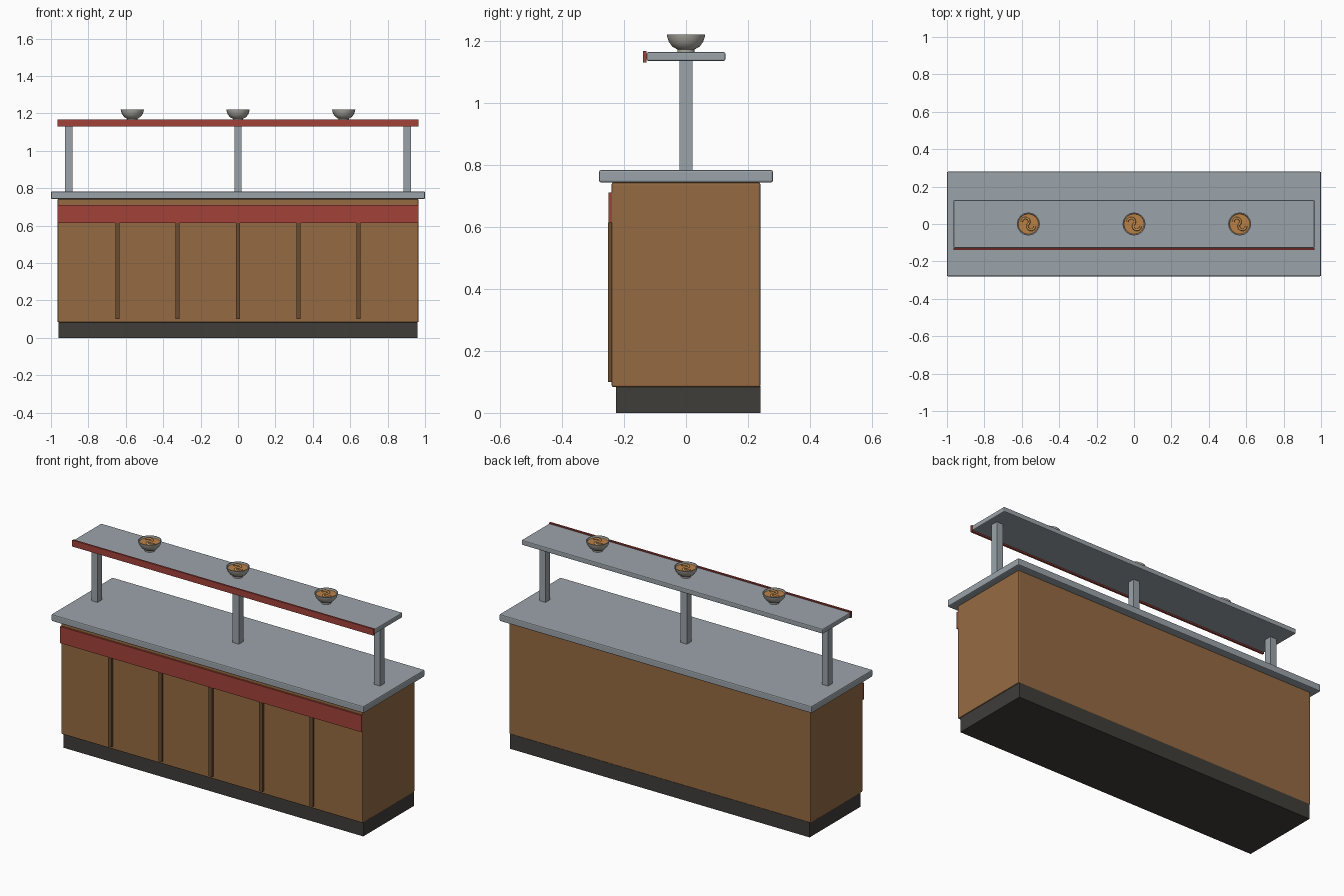
import bpy
import bmesh
import math

if "Cube" in bpy.data.objects:
    bpy.data.objects.remove(bpy.data.objects["Cube"])


def material(name, r, g, b):
    m = bpy.data.materials.new(name)
    m.diffuse_color = (r, g, b, 1)
    m.use_nodes = True
    m.node_tree.nodes["Principled BSDF"].inputs["Base Color"].default_value = m.diffuse_color
    return m


STEEL = material("steel", 0.33, 0.37, 0.40)
WOOD = material("wood", 0.30, 0.145, 0.055)
DARK_WOOD = material("dark_wood", 0.14, 0.07, 0.03)
RED = material("red", 0.36, 0.055, 0.04)
DARK = material("dark_base", 0.05, 0.047, 0.042)
CERAMIC = material("ceramic", 0.42, 0.41, 0.37)
BROTH = material("broth", 0.50, 0.22, 0.06)
NOODLE = material("noodle", 0.62, 0.33, 0.11)


def box(name, x, y, z, mat, bevel=0.0):
    """Box from (min, max) ranges, with an optional small edge bevel."""
    bm = bmesh.new()
    bmesh.ops.create_cube(bm, size=1)
    for v in bm.verts:
        v.co = [(r[0] + r[1]) / 2 + c * (r[1] - r[0]) for r, c in zip((x, y, z), v.co)]
    if bevel:
        bmesh.ops.bevel(bm, geom=bm.edges[:], offset=bevel, segments=2,
                        profile=0.5, affect='EDGES')
    mesh = bpy.data.meshes.new(name)
    bm.to_mesh(mesh)
    bm.free()
    mesh.materials.append(mat)
    obj = bpy.data.objects.new(name, mesh)
    bpy.context.collection.objects.link(obj)
    return obj


def lathe(name, profile, loc, mat, sides=16):
    """Surface of revolution about z from (radius, height) points."""
    bm = bmesh.new()
    rings = []
    for r, z in profile:
        rings.append([bm.verts.new((r * math.cos(math.tau * i / sides),
                                    r * math.sin(math.tau * i / sides), z))
                      for i in range(sides)])
    for a, b in zip(rings, rings[1:]):
        for i in range(sides):
            j = (i + 1) % sides
            bm.faces.new((a[i], a[j], b[j], b[i]))
    bm.faces.new(rings[0][::-1])
    bm.faces.new(rings[-1])
    mesh = bpy.data.meshes.new(name)
    bm.to_mesh(mesh)
    bm.free()
    mesh.materials.append(mat)
    obj = bpy.data.objects.new(name, mesh)
    obj.location = loc
    bpy.context.collection.objects.link(obj)
    bpy.ops.object.select_all(action='DESELECT')
    bpy.context.view_layer.objects.active = obj
    obj.select_set(True)
    bpy.ops.object.shade_smooth_by_angle(angle=math.radians(35))
    return obj


def noodle(name, loc):
    """Two opposed arcs of round strand lying on the broth."""
    curve = bpy.data.curves.new(name, 'CURVE')
    curve.dimensions = '3D'
    curve.bevel_depth = 0.006
    curve.bevel_resolution = 1
    curve.use_fill_caps = True
    for side in (1, -1):
        s = curve.splines.new('POLY')
        s.points.add(10)
        for i, p in enumerate(s.points):
            a = math.radians(-60 + 24 * i)
            p.co = (side * (-0.015 + 0.020 * math.cos(a)),
                    side * (0.012 + 0.020 * math.sin(a)), 0, 1)
    curve.materials.append(NOODLE)
    obj = bpy.data.objects.new(name, curve)
    obj.location = loc
    bpy.context.collection.objects.link(obj)


# Base cabinet
box("plinth", (-0.96, 0.96), (-0.225, 0.24), (0, 0.086), DARK)
box("cabinet", (-0.965, 0.965), (-0.24, 0.24), (0.083, 0.743), WOOD, 0.006)
box("countertop", (-1, 1), (-0.28, 0.28), (0.743, 0.783), STEEL, 0.006)
box("front_band", (-0.965, 0.965), (-0.25, -0.238), (0.614, 0.71), RED)
for i in range(5):
    x = (i - 2) * 0.3225
    box(f"front_batten_{i + 1}", (x - 0.011, x + 0.011), (-0.252, -0.238),
        (0.10, 0.614), DARK_WOOD)

# Raised shelf on posts
for i, x in enumerate((-0.905, 0, 0.905)):
    box(f"shelf_post_{i + 1}", (x - 0.02, x + 0.02), (-0.021, 0.021), (0.78, 1.137), STEEL)
box("shelf", (-0.965, 0.965), (-0.127, 0.127), (1.135, 1.163), STEEL, 0.005)
box("shelf_trim", (-0.965, 0.965), (-0.138, -0.127), (1.13, 1.167), RED)

# Bowls of noodles
bowl_profile = [(0.028, 0), (0.028, 0.009), (0.044, 0.018), (0.055, 0.033), (0.061, 0.051),
                (0.062, 0.057), (0.057, 0.057), (0.053, 0.044), (0.044, 0.034)]
for i, x in enumerate((-0.565, 0, 0.565)):
    lathe(f"bowl_{i + 1}", bowl_profile, (x, 0, 1.163), CERAMIC)
    lathe(f"broth_{i + 1}", [(0.046, 0.036), (0.055, 0.048)], (x, 0, 1.163), BROTH)
    noodle(f"noodle_{i + 1}", (x, 0, 1.212))
